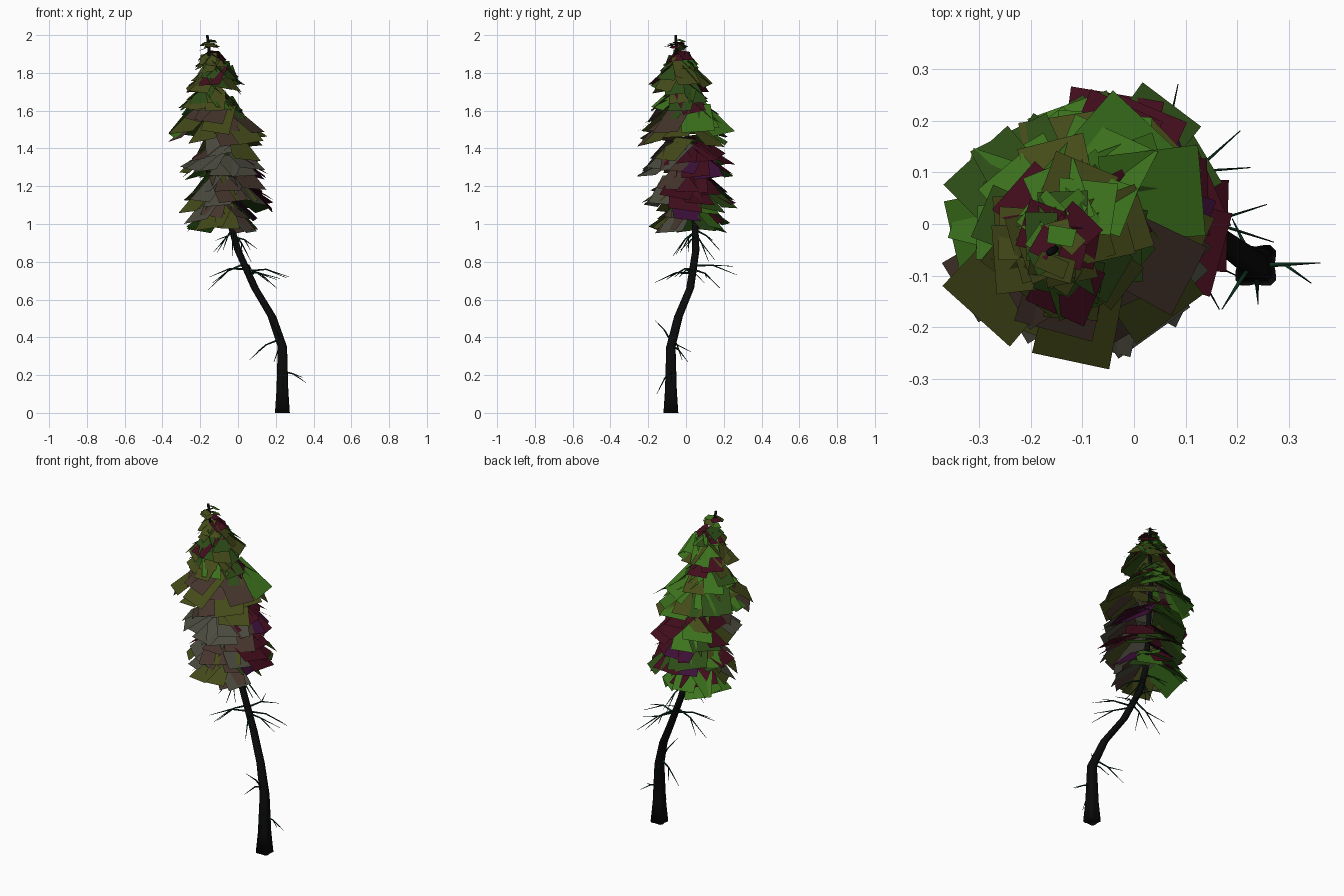
import bpy, math, random
from mathutils import Vector

if "Cube" in bpy.data.objects:
    bpy.data.objects.remove(bpy.data.objects["Cube"])

random.seed(5)


def material(name, rgb):
    m = bpy.data.materials.new(name)
    m.diffuse_color = (*rgb, 1)
    m.use_nodes = True
    m.node_tree.nodes["Principled BSDF"].inputs["Base Color"].default_value = m.diffuse_color
    return m


bark = material("bark", (0.003, 0.003, 0.003))
twig_mat = material("twig", (0.004, 0.03, 0.012))
LEAF = {k: material(k, c) for k, c in {
    "green": (0.045, 0.17, 0.012), "olive": (0.06, 0.07, 0.01), "dark_green": (0.025, 0.07, 0.008),
    "grey": (0.07, 0.07, 0.05), "brown": (0.06, 0.036, 0.026),
    "maroon": (0.055, 0.004, 0.012), "purple": (0.045, 0.005, 0.04)}.items()}
LEAF_NAMES = list(LEAF)


def make_object(name, verts, faces, mats, smooth=False, indices=None):
    me = bpy.data.meshes.new(name)
    me.from_pydata(verts, [], faces)
    for m in mats:
        me.materials.append(m)
    for i, p in enumerate(me.polygons):
        p.use_smooth = smooth
        if indices:
            p.material_index = indices[i]
    ob = bpy.data.objects.new(name, me)
    bpy.context.collection.objects.link(ob)
    return ob


def add_tube(verts, faces, pts, radii, sides, lobes=0.0, upright=False):
    """Append a capped tapering tube; lobes swells the first rings at the diagonals."""
    base = len(verts)
    pts = [Vector(p) for p in pts]
    for i, (p, r) in enumerate(zip(pts, radii)):
        d = (pts[min(i + 1, len(pts) - 1)] - pts[max(i - 1, 0)]).normalized()
        if upright:
            u, v = Vector((1, 0, 0)), Vector((0, 1, 0))
        else:
            u = d.cross(Vector((0.13, 0.21, 1))).normalized()
            v = d.cross(u)
        for s in range(sides):
            a = 2 * math.pi * s / sides
            k = r * (1 - lobes * math.cos(4 * a) * max(0, 1 - i / 3))
            verts.append(p + u * k * math.cos(a) + v * k * math.sin(a))
    for i in range(len(pts) - 1):
        for s in range(sides):
            a, b = base + i * sides + s, base + i * sides + (s + 1) % sides
            faces.append((a, b, b + sides, a + sides))
    faces.append([base + s for s in reversed(range(sides))])
    faces.append([base + (len(pts) - 1) * sides + s for s in range(sides)])


# trunk: crooked, flared and lobed at the foot
PATH = [(0.235, -0.08, 0), (0.235, -0.08, 0.12), (0.235, -0.08, 0.35), (0.18, -0.04, 0.51),
        (0.09, 0.022, 0.66), (0.0, 0.052, 0.86), (-0.04, 0.048, 1.0), (-0.07, 0.035, 1.2),
        (-0.10, 0.01, 1.4), (-0.13, -0.01, 1.6), (-0.15, -0.04, 1.8), (-0.155, -0.05, 1.94),
        (-0.163, -0.055, 2.0)]
RADII = [0.043, 0.034, 0.026, 0.023, 0.021, 0.019, 0.017, 0.015, 0.013, 0.011, 0.009, 0.008, 0.007]
tv, tf = [], []
add_tube(tv, tf, PATH, RADII, 20, lobes=0.16, upright=True)
trunk = make_object("trunk", tv, tf, [bark], True)


def trunk_at(z):
    for a, b in zip(PATH, PATH[1:]):
        if a[2] <= z <= b[2]:
            return Vector(a).lerp(Vector(b), (z - a[2]) / (b[2] - a[2]))
    return Vector(PATH[-1])


# bare twigs: start height, tip, and number of side shoots
TWIGS = [(0.22, (0.36, -0.075, 0.16), 1), (0.22, (0.24, -0.155, 0.10), 0),
         (0.39, (0.06, -0.02, 0.28), 1), (0.37, (0.17, -0.165, 0.49), 0), (0.36, (0.19, 0.01, 0.27), 0),
         (0.75, (0.27, -0.035, 0.72), 1), (0.76, (0.205, 0.18, 0.66), 1), (0.79, (-0.16, 0.03, 0.65), 1),
         (0.76, (-0.15, -0.06, 0.72), 1), (0.74, (0.165, -0.165, 0.69), 1), (0.78, (0.085, 0.27, 0.73), 1),
         (0.96, (-0.11, -0.03, 0.85), 1), (0.95, (0.07, 0.12, 0.80), 1), (0.93, (0.10, 0.0, 0.87), 1),
         (0.97, (-0.08, 0.18, 0.86), 1), (0.96, (-0.03, -0.07, 0.83), 1)]
wv, wf = [], []
for z, tip, shoots in TWIGS:
    a, b = trunk_at(z), Vector(tip)
    length = (b - a).length
    mid = a.lerp(b, 0.45) + Vector((0, 0, 0.1 * length))
    add_tube(wv, wf, [a, mid, b], [0.006, 0.004, 0.001], 5)
    side = (b - a).cross(Vector((0, 0, 1))).normalized() * random.choice((-1, 1))
    for k in range(shoots):
        end = mid + (b - a) * 0.4 + side * length * 0.28 + Vector((0, 0, random.uniform(-0.04, 0.02)))
        add_tube(wv, wf, [mid, end], [0.0035, 0.001], 5)
make_object("bare_twigs", wv, wf, [twig_mat], True)


def leaf_colour(angle, z):
    """Greens to the left and top, greys in front, purple behind, maroon mixed in."""
    c, s = math.cos(angle), math.sin(angle)
    if z > 1.5:
        pool = ["green", "olive", "olive", "dark_green", "dark_green", "olive", "maroon"]
        if s > 0.2:
            pool += ["green", "green"]
    elif s < -0.35:
        pool = ["grey", "brown", "brown", "grey", "olive"] if z < 1.4 else ["brown", "brown", "olive"]
    elif z > 1.36:
        pool = ["green", "green", "olive", "dark_green"]
    elif c < -0.5:
        pool = ["green", "olive", "dark_green", "maroon"]
    elif s > 0.3:
        pool = ["purple", "purple", "maroon", "green", "dark_green"]
    else:
        pool = ["maroon", "purple", "dark_green", "olive", "maroon"]
    return LEAF_NAMES.index(random.choice(pool))


# foliage tiers: axis x, axis y, rim height, rim radius, droop, cards, half width
TIERS = [(-0.09, 0.02, 0.975, 0.195, 0.13, 14, 0.07),
         (-0.055, 0.02, 1.085, 0.235, 0.15, 17, 0.08),
         (-0.075, 0.01, 1.265, 0.235, 0.14, 17, 0.08),
         (-0.11, -0.01, 1.435, 0.245, 0.15, 17, 0.08),
         (-0.14, -0.01, 1.575, 0.165, 0.11, 13, 0.06),
         (-0.12, -0.03, 1.70, 0.155, 0.11, 12, 0.06),
         (-0.14, -0.03, 1.81, 0.09, 0.06, 9, 0.045),
         (-0.15, -0.05, 1.925, 0.058, 0.015, 6, 0.028)]
for t, (x, y, z, radius, droop, count, half) in enumerate(TIERS):
    verts, faces, idx = [], [], []
    # outer skirt, then a shorter raised layer filling the tier above it
    for num, grow, lift in ((count, 1.0, 0.0), (count // 2, 0.8, 0.06 * half / 0.08)):
        for k in range(num):
            ang = 2 * math.pi * (k + random.uniform(-0.3, 0.3)) / num + t * 0.7
            yaw = ang + random.uniform(-0.25, 0.25)
            drop = droop * grow * random.uniform(0.75, 1.15)
            r = radius * grow * random.uniform(0.88, 1.06)
            rim_z = z + lift + random.uniform(-0.02, 0.05) * half / 0.07
            rim = Vector((x + r * math.cos(ang), y + r * math.sin(ang), rim_z))
            run = r * random.uniform(0.7, 0.92)
            inner = rim - Vector((run * math.cos(yaw), run * math.sin(yaw), -drop))
            w = half * random.uniform(0.85, 1.15)
            side = Vector((-math.sin(yaw), math.cos(yaw), random.uniform(-0.2, 0.2))).normalized() * w
            n = len(verts)
            verts += [inner - side * 0.92, rim - side, rim + side, inner + side * 0.92]
            faces.append((n, n + 1, n + 2, n + 3))
            idx.append(leaf_colour(ang, z))
    make_object(f"foliage_tier_{t + 1}", verts, faces, list(LEAF.values()), False, idx)
